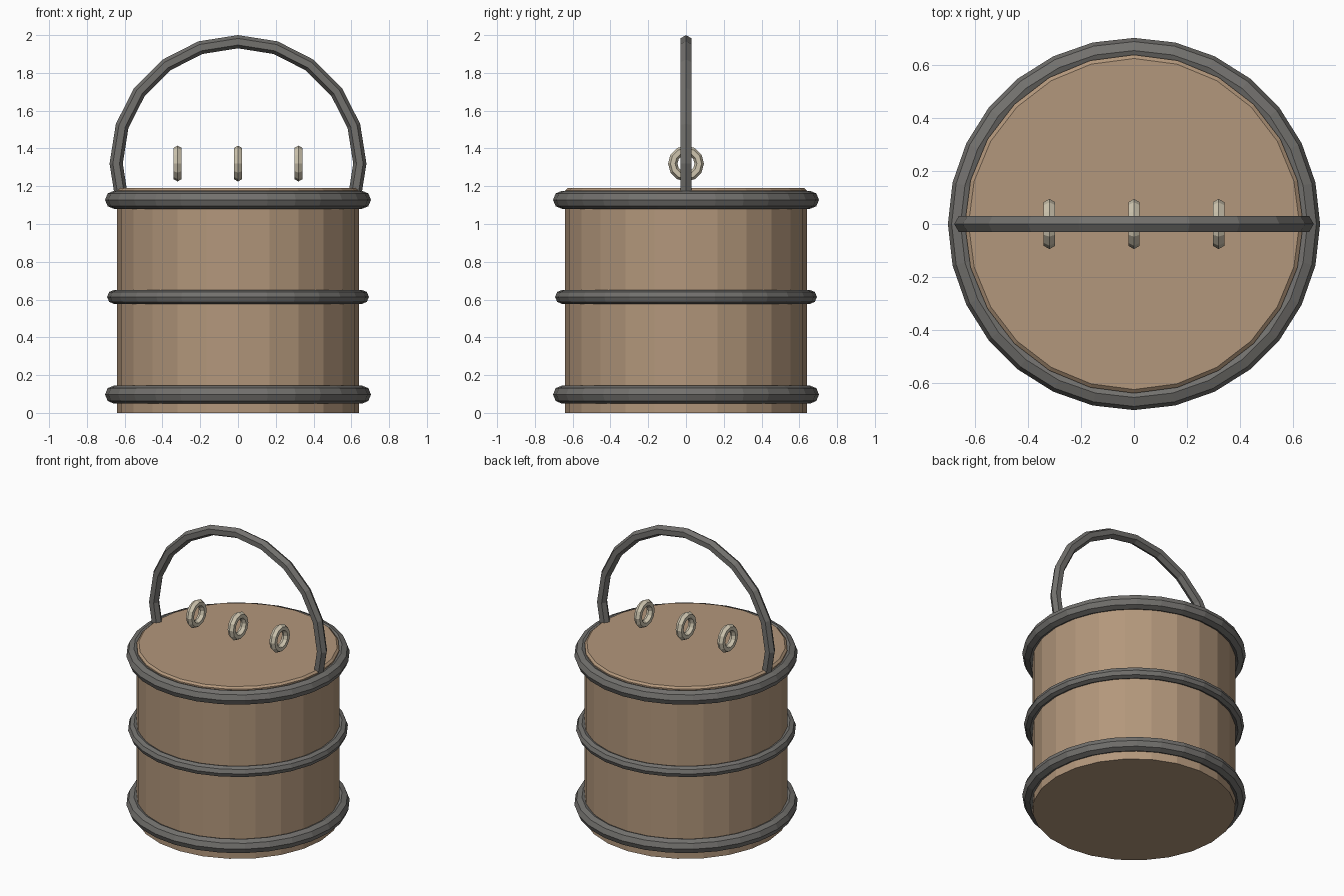
import bpy, bmesh
from math import sin, cos, pi, radians

if "Cube" in bpy.data.objects:
    bpy.data.objects.remove(bpy.data.objects["Cube"])


def material(name, rgb):
    m = bpy.data.materials.new(name)
    m.diffuse_color = (*rgb, 1)
    m.use_nodes = True
    m.node_tree.nodes["Principled BSDF"].inputs["Base Color"].default_value = m.diffuse_color
    return m


WOOD = material("wood", (0.45, 0.31, 0.20))
IRON = material("iron", (0.17, 0.165, 0.155))
BONE = material("bone", (0.62, 0.56, 0.43))


def finish(name, bm, mat):
    bmesh.ops.recalc_face_normals(bm, faces=bm.faces[:])
    me = bpy.data.meshes.new(name)
    bm.to_mesh(me)
    bm.free()
    me.materials.append(mat)
    ob = bpy.data.objects.new(name, me)
    bpy.context.collection.objects.link(ob)
    return ob


def tube(name, mat, place, major, minor, sides, start, end, steps):
    """Sweep a polygon section round an arc; place maps (a, b, off-plane) to xyz."""
    bm = bmesh.new()
    closed = abs(end - start) >= 360
    rows = []
    for i in range(steps if closed else steps + 1):
        t = radians(start + (end - start) * i / steps)
        row = []
        for j in range(sides):
            p = 2 * pi * j / sides
            r = major + minor * cos(p)
            row.append(bm.verts.new(place(r * cos(t), r * sin(t), minor * sin(p))))
        rows.append(row)
    for i in range(steps):
        a, b = rows[i], rows[(i + 1) % len(rows)]
        for j in range(sides):
            k = (j + 1) % sides
            bm.faces.new((a[j], a[k], b[k], b[j]))
    if not closed:
        bm.faces.new(rows[0])
        bm.faces.new(rows[-1])
    return finish(name, bm, mat)


# Wooden drum with a chamfered top rim
bm = bmesh.new()
N = 24
rows = [[bm.verts.new((r * sin(2 * pi * i / N), r * cos(2 * pi * i / N), z))
         for i in range(N)] for r, z in ((0.64, 0), (0.64, 1.178), (0.626, 1.19))]
for a, b in zip(rows, rows[1:]):
    for i in range(N):
        k = (i + 1) % N
        bm.faces.new((a[i], a[k], b[k], b[i]))
bm.faces.new(rows[0])
bm.faces.new(rows[-1])
finish("bucket_body", bm, WOOD)

# Iron hoops
for name, z, minor in (("bottom_hoop", 0.097, 0.048),
                       ("middle_hoop", 0.614, 0.037),
                       ("top_hoop", 1.128, 0.048)):
    tube(name, IRON, lambda a, b, c, z=z: (a, b, z + c), 0.656, minor, 8, 0, 360, 28)

# Bail handle, its ends sunk into the drum
tube("handle", IRON, lambda a, b, c: (a, c, 1.32 + b), 0.645, 0.035, 6, -18, 198, 12)

# Three small rings above the lid
for i, x in enumerate((-0.32, 0, 0.32)):
    tube(f"small_ring_{i + 1}", BONE, lambda a, b, c, x=x: (x + c, a, 1.32 + b),
         0.07, 0.025, 6, 0, 360, 12)
